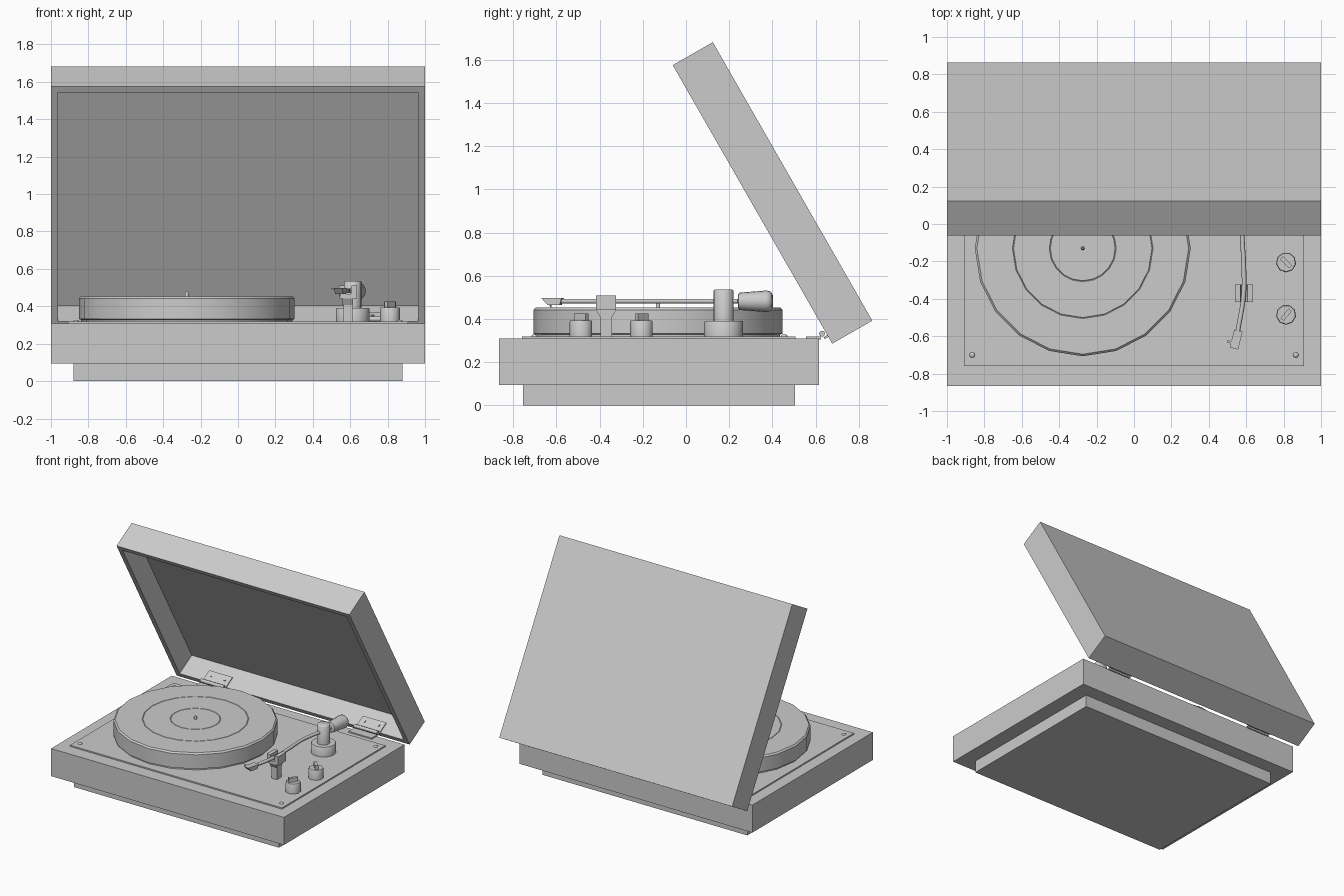
import bpy, bmesh, math
from mathutils import Matrix, Vector

if "Cube" in bpy.data.objects:
    bpy.data.objects.remove(bpy.data.objects["Cube"])


def finish(name, bm, matrix=Matrix(), smooth=None):
    bmesh.ops.recalc_face_normals(bm, faces=bm.faces)
    me = bpy.data.meshes.new(name)
    bm.to_mesh(me)
    bm.free()
    ob = bpy.data.objects.new(name, me)
    bpy.context.collection.objects.link(ob)
    ob.matrix_world = matrix
    if smooth:
        bpy.ops.object.select_all(action='DESELECT')
        ob.select_set(True)
        bpy.context.view_layer.objects.active = ob
        bpy.ops.object.shade_smooth_by_angle(angle=math.radians(smooth))
    return ob


def box(name, lo, hi, matrix=Matrix()):
    bm = bmesh.new()
    lo, hi = Vector(lo), Vector(hi)
    bmesh.ops.create_cube(bm, size=1, matrix=Matrix.Translation((lo + hi) / 2)
                          @ Matrix.Diagonal((*(hi - lo), 1)))
    return finish(name, bm, matrix)


def lathe(name, profile, sides, matrix, smooth=50):
    """Turn (radius, height) points round the local z axis, with closed ends."""
    bm = bmesh.new()
    rings = []
    for r, z in profile:
        rings.append([bm.verts.new((r * math.sin(2 * math.pi * i / sides),
                                    -r * math.cos(2 * math.pi * i / sides), z))
                      for i in range(sides)])
    for a, b in zip(rings, rings[1:]):
        for i in range(sides):
            j = (i + 1) % sides
            bm.faces.new((a[i], a[j], b[j], b[i]))
    bm.faces.new(rings[0])
    bm.faces.new(rings[-1])
    return finish(name, bm, matrix, smooth)


def prism(name, outline, depth, matrix):
    """Extrude a local xz outline along y, centred."""
    bm = bmesh.new()
    f = bm.faces.new([bm.verts.new((x, -depth / 2, z)) for x, z in outline])
    ext = bmesh.ops.extrude_face_region(bm, geom=[f])
    bmesh.ops.translate(bm, vec=(0, depth, 0),
                        verts=[v for v in ext['geom'] if isinstance(v, bmesh.types.BMVert)])
    return finish(name, bm, matrix)


T = Matrix.Translation


def R(deg, axis):
    return Matrix.Rotation(math.radians(deg), 4, axis)


# Plinth
box("base", (-0.88, -0.755, 0), (0.88, 0.505, 0.1))
box("body", (-1, -0.865, 0.095), (1, 0.615, 0.309))
box("top_plate", (-0.91, -0.76, 0.305), (0.91, 0.508, 0.319))
for x in (-0.865, 0.865):
    for y in (-0.70, 0.455):
        lathe("plate_screw", [(0.015, 0), (0.015, 0.005), (0.009, 0.01)], 8, T((x, y, 0.318)))

# Platter with two shallow grooves, and its spindle
lathe("platter", [(0.565, 0.318), (0.565, 0.328), (0.577, 0.332), (0.577, 0.442), (0.566, 0.453),
                  (0.376, 0.453), (0.373, 0.45), (0.370, 0.453),
                  (0.179, 0.453), (0.176, 0.45), (0.173, 0.453)],
      20, T((-0.274, -0.13, 0)), 30)
lathe("spindle", [(0.01, 0.445), (0.01, 0.472), (0.005, 0.478)], 8, T((-0.274, -0.13, 0)))

# Control knobs with grip bars
for y, turn in ((-0.205, -45), (-0.485, 50)):
    at = T((0.813, y, 0))
    lathe("knob", [(0.054, 0.315), (0.054, 0.388), (0.05, 0.394)], 9, at)
    box("knob_grip", (-0.034, -0.011, 0.39), (0.034, 0.011, 0.425), at @ R(turn, 'Z'))

# Tonearm pivot
pivot = T((0.613, 0.174, 0))
lathe("pivot_base", [(0.09, 0.315), (0.09, 0.386), (0.085, 0.392)], 16, pivot)
lathe("pivot_post", [(0.047, 0.39), (0.047, 0.531), (0.042, 0.536)], 16, pivot)

# Curved arm tube
curve = bpy.data.curves.new("arm_tube", 'CURVE')
curve.dimensions = '3D'
curve.bevel_depth = 0.0125
curve.bevel_resolution = 1
curve.resolution_u = 5
curve.use_fill_caps = True
path = [(0.63, 0.29), (0.613, 0.174), (0.58, -0.03), (0.587, -0.22), (0.586, -0.38), (0.553, -0.585)]
sp = curve.splines.new('BEZIER')
sp.bezier_points.add(len(path) - 1)
for p, (x, y) in zip(sp.bezier_points, path):
    p.co = (x, y, 0.483)
    p.handle_left_type = p.handle_right_type = 'AUTO'
arm = bpy.data.objects.new("arm_tube", curve)
bpy.context.collection.objects.link(arm)

# Counterweight behind the pivot
lathe("counterweight", [(0.034, 0), (0.04, 0.004), (0.05, 0.13), (0.047, 0.146), (0.034, 0.158)], 16,
      T((0.62, 0.243, 0.482)) @ R(-6, 'Z') @ R(-90, 'X'))

# Headshell, finger lift and needle
head = T((0.547, -0.615, 0)) @ R(-14, 'Z')
side = [(-0.052, 0.498), (0.046, 0.498), (0.036, 0.466), (-0.022, 0.466)]
prism("headshell", side, 0.046, head @ R(90, 'Z'))
box("finger_lift", (-0.045, -0.03, 0.488), (-0.02, -0.018, 0.496), head)
lathe("needle", [(0.003, 0.453), (0.006, 0.47)], 6, head @ T((0, -0.012, 0)))

# Arm rest: post with a flared fork
rest = T((0.588, -0.37, 0))
box("rest_post", (-0.024, -0.027, 0.315), (0.024, 0.027, 0.412), rest)
flare = [(-0.027, 0.408), (0.027, 0.408), (0.047, 0.443), (-0.047, 0.443)]
prism("rest_flare", flare, 0.056, rest @ R(90, 'Z'))
fork = [(-0.049, 0.443), (0.049, 0.443), (0.049, 0.51), (0.018, 0.51),
        (0.015, 0.466), (-0.015, 0.466), (-0.018, 0.51), (-0.049, 0.51)]
prism("rest_fork", fork, 0.094, rest)

# Lid: open tray, local y runs from the hinge edge to the tip, local -z is the outside
lid_frame = T((0, 0.677, 0.286)) @ R(119.8, 'X')
bm = bmesh.new()
bmesh.ops.create_cube(bm, size=1, matrix=T((0, 0.743, -0.107)) @ Matrix.Diagonal((2, 1.486, 0.214, 1)))
bm.normal_update()
mouth = [f for f in bm.faces if f.normal.z > 0.9]
bmesh.ops.inset_region(bm, faces=mouth, thickness=0.038, use_even_offset=True)
floor = bmesh.ops.extrude_discrete_faces(bm, faces=mouth)['faces']
bmesh.ops.translate(bm, vec=(0, 0, -0.172), verts=floor[0].verts)
finish("lid", bm, lid_frame)

# Hinges: plate on the body, barrel, and leaf on the lid's inner wall
for s in (-1, 1):
    x = 0.66 * s
    box("hinge_plate", (x - 0.1, 0.555, 0.305), (x + 0.1, 0.625, 0.318))
    lathe("hinge_barrel", [(0.014, -0.1), (0.014, 0.1)], 8, T((x, 0.63, 0.332)) @ R(90, 'Y'))
    box("hinge_leaf", (x - 0.1, 0.036, -0.09), (x + 0.1, 0.046, 0.02), lid_frame)
    for dx in (-0.06, 0.06):
        lathe("hinge_screw", [(0.009, 0), (0.009, 0.006)], 8,
              lid_frame @ T((x + dx, 0.045, -0.05)) @ R(-90, 'X'))
